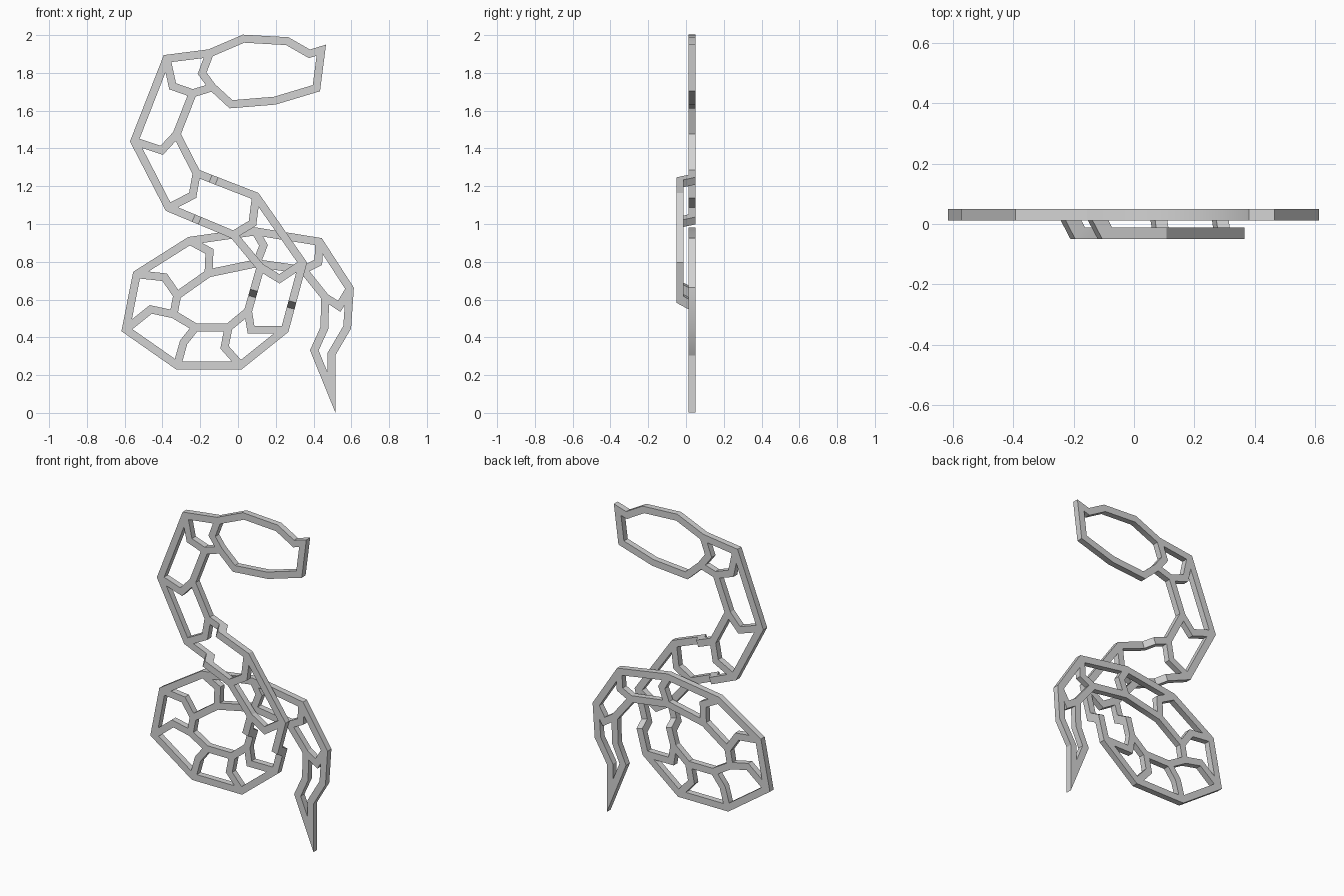
import bpy
import bmesh
import math
from mathutils import Vector

cube = bpy.data.objects.get("Cube")
if cube:
    bpy.data.objects.remove(cube)

HALF_WIDTH = 0.021
HALF_DEPTH = 0.019
BACK, FRONT = 0.031, -0.031      # centre planes of the two crossing layers
STEP = 0.035                     # length of a ramp between the layers

grey = bpy.data.materials.new("plain grey")
grey.use_nodes = True
grey.diffuse_color = (0.65, 0.65, 0.65, 1)
grey.node_tree.nodes["Principled BSDF"].inputs["Base Color"].default_value = grey.diffuse_color


def point(xz, layer=BACK):
    return Vector((xz[0], layer, xz[1]))


def heading(a, b):
    return Vector((b.x - a.x, 0, b.z - a.z)).normalized()


def ribbon(name, path, closed=False):
    """Mitred flat bar; path holds (point, shift of its rear corners along the bar)."""
    bm = bmesh.new()
    count = len(path)
    rings = []
    for i, (p, shift) in enumerate(path):
        before = path[i - 1][0] if i or closed else None
        after = path[(i + 1) % count][0] if i < count - 1 or closed else None
        d_in = heading(before, p) if before else heading(p, after)
        d_out = heading(p, after) if after else d_in
        tangent = (d_in + d_out).normalized()
        side = Vector((-tangent.z, 0, tangent.x)) * (HALF_WIDTH / tangent.dot(d_in))
        depth = Vector((0, HALF_DEPTH, 0))
        rear = depth + tangent * shift
        rings.append([bm.verts.new(p + o) for o in
                      (side - depth, rear + side, rear - side, -side - depth)])
    for i in range(count if closed else count - 1):
        a, b = rings[i], rings[(i + 1) % count]
        for k in range(4):
            m = (k + 1) % 4
            bm.faces.new((a[k], a[m], b[m], b[k]))
    if not closed:
        bm.faces.new(rings[0])
        bm.faces.new(rings[-1])
    bmesh.ops.recalc_face_normals(bm, faces=bm.faces)
    mesh = bpy.data.meshes.new(name)
    bm.to_mesh(mesh)
    bm.free()
    mesh.materials.append(grey)
    obj = bpy.data.objects.new(name, mesh)
    bpy.context.collection.objects.link(obj)
    bpy.ops.object.select_all(action="DESELECT")
    obj.select_set(True)
    bpy.context.view_layer.objects.active = obj
    bpy.ops.object.shade_smooth_by_angle(angle=math.radians(30))
    return obj


def ramp(a, b, t):
    """Two path points that carry the bar from the layer of a to the layer of b."""
    start = a.lerp(b, t)
    start.y = a.y
    end = start + heading(a, b) * STEP
    end.y = b.y
    shift = STEP if b.y < a.y else -STEP
    return [(start, shift), (end, shift)]


# Head outline
head = [(-0.15, 1.904), (0.029, 1.981), (0.261, 1.968), (0.378, 1.901), (0.441, 1.92),
        (0.415, 1.719), (0.195, 1.653), (-0.037, 1.634), (-0.135, 1.724), (-0.19, 1.798)]
ribbon("head", [(point(p), 0) for p in head], closed=True)

# Ribs from neck to tail: first edge joint, elbow, second edge joint
ribs = [
    ((-0.378, 1.875), (-0.346, 1.729), (-0.24, 1.692)),
    ((-0.549, 1.438), (-0.404, 1.39), (-0.325, 1.475)),
    ((-0.367, 1.086), (-0.24, 1.152), (-0.219, 1.269)),
    ((-0.024, 0.943), (0.077, 1.004), (0.095, 1.147)),
    ((0.119, 0.771), (0.219, 0.71), (0.343, 0.792)),
    ((0.053, 0.538), (0.069, 0.44), (0.248, 0.44)),
    ((-0.05, 0.453), (-0.071, 0.347), (0.013, 0.252)),
    ((-0.225, 0.453), (-0.288, 0.373), (-0.322, 0.252)),
    ((-0.341, 0.522), (-0.462, 0.548), (-0.594, 0.442)),
    ((-0.322, 0.622), (-0.388, 0.718), (-0.536, 0.734)),
    ((-0.156, 0.739), (-0.151, 0.855), (-0.256, 0.911)),
    ((0.098, 0.792), (0.135, 0.887), (0.092, 0.961)),
    ((0.346, 0.757), (0.425, 0.797), (0.431, 0.906)),
    ((0.462, 0.612), (0.536, 0.564), (0.592, 0.657)),
]
raised = (3, 4)                  # ribs that pass in front of the coil
layers = [FRONT if i in raised else BACK for i in range(len(ribs))]
for i, (rib, layer) in enumerate(zip(ribs, layers)):
    ribbon(f"rib_{i + 1}", [(point(p, layer), 0) for p in rib])


def edge(start, column, ramp_places):
    """Body edge through one column of rib joints, ramping where the layer changes."""
    joints = [point(start)] + [point(r[column], y) for r, y in zip(ribs, layers)]
    places = iter(ramp_places)
    path = [(joints[0], 0)]
    for a, b in zip(joints, joints[1:]):
        if a.y != b.y:
            path += ramp(a, b, next(places))
        path.append((b, 0))
    return path


# Body edges, joined round the tail tip into one bar
first_edge = edge(head[0], 0, (0.385, 0.523))
second_edge = edge(head[8], 2, (0.235, 0.579))
tail = [(0.457, 0.448), (0.404, 0.331), (0.494, 0.11), (0.494, 0.31), (0.578, 0.453)]
returning = [(p, -shift) for p, shift in reversed(second_edge)]
ribbon("body_edges", first_edge + [(point(p), 0) for p in tail] + returning)
